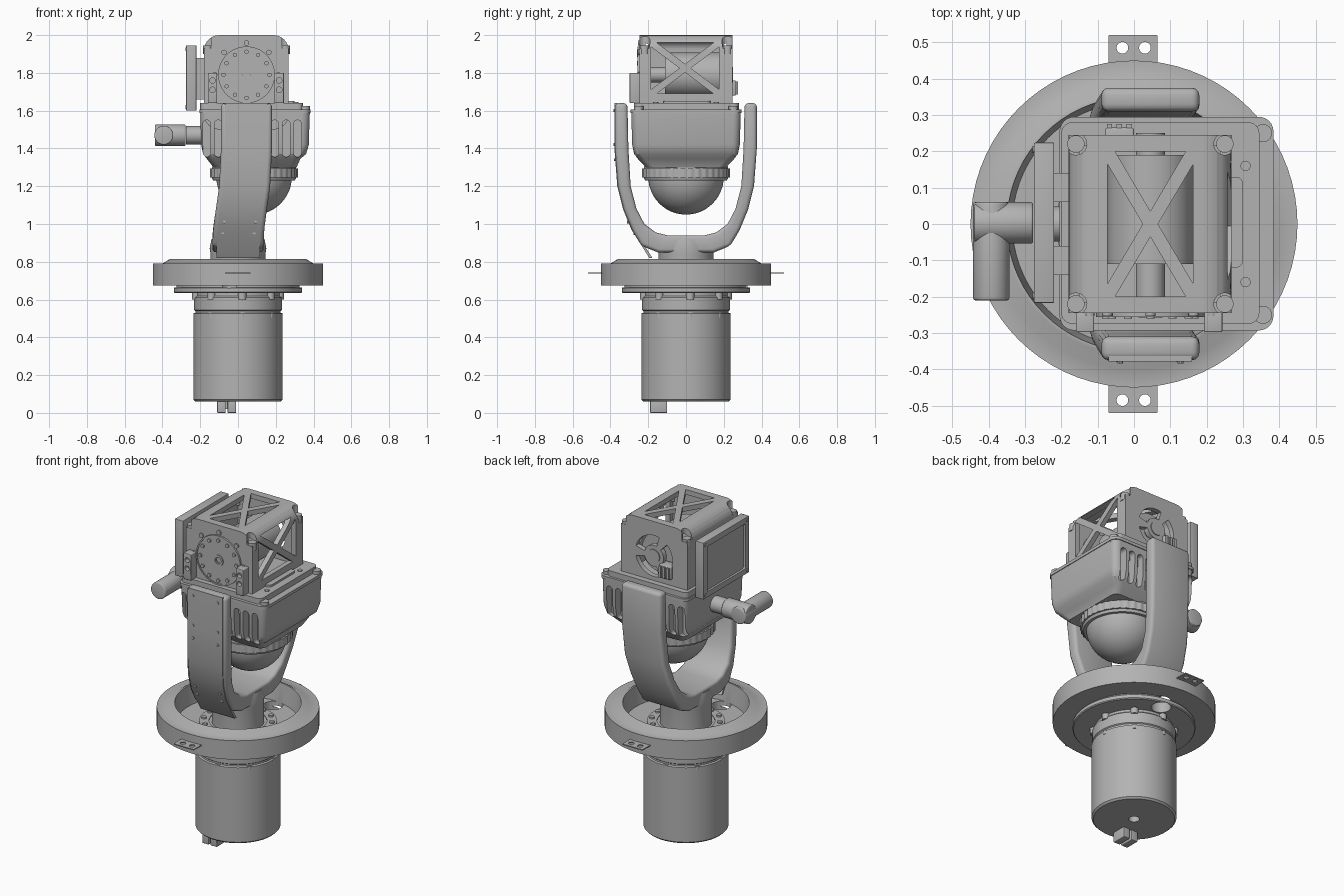
import bpy, bmesh, math
from mathutils import Vector

if "Cube" in bpy.data.objects:
    bpy.data.objects.remove(bpy.data.objects["Cube"])

grey = bpy.data.materials.new("machined_grey")
grey.use_nodes = True
COLOUR = (0.45, 0.45, 0.45, 1)
grey.diffuse_color = COLOUR
grey.node_tree.nodes["Principled BSDF"].inputs["Base Color"].default_value = COLOUR

parts, cutters = [], []


def loft(name, loops, ring=False, bevel=0):
    """Skin a row of equal point loops; a ring joins its last loop to its first."""
    bm = bmesh.new()
    rows = [[bm.verts.new(p) for p in loop] for loop in loops]
    n = len(rows[0])
    for a, b in zip(rows, rows[1:] + ([rows[0]] if ring else [])):
        for i in range(n):
            j = (i + 1) % n
            bm.faces.new((a[i], a[j], b[j], b[i]))
    if not ring:
        bm.faces.new(rows[0])
        bm.faces.new(rows[-1])
    bmesh.ops.recalc_face_normals(bm, faces=bm.faces)
    mesh = bpy.data.meshes.new(name)
    bm.to_mesh(mesh)
    bm.free()
    mesh.materials.append(grey)
    ob = bpy.data.objects.new(name, mesh)
    bpy.context.collection.objects.link(ob)
    parts.append(ob)
    if bevel:
        m = ob.modifiers.new("round", "BEVEL")
        m.width, m.segments, m.limit_method = bevel, 3, "ANGLE"
    return ob


def place(u, v, w, axis):
    return {"x": (w, u, v), "y": (u, w, v), "z": (u, v, w)}[axis]


def prism(name, pts, axis, lo, hi, bevel=0):
    return loft(name, [[place(u, v, w, axis) for u, v in pts] for w in (lo, hi)], bevel=bevel)


def circle(u, v, r, n=48):
    return [(u + r * math.cos(i * math.tau / n), v + r * math.sin(i * math.tau / n)) for i in range(n)]


def rrect(u0, u1, v0, v1, r, n=6):
    pts = []
    corners = ((u1 - r, v1 - r), (u0 + r, v1 - r), (u0 + r, v0 + r), (u1 - r, v0 + r))
    for k, (u, v) in enumerate(corners):
        for i in range(n + 1):
            a = (k + i / n) * math.pi / 2
            pts.append((u + r * math.cos(a), v + r * math.sin(a)))
    return pts


def box(name, x0, x1, y0, y1, z0, z1, bevel=0):
    return prism(name, [(x0, y0), (x1, y0), (x1, y1), (x0, y1)], "z", z0, z1, bevel)


def lathe(name, profile, cx=0, ring=False):
    return loft(name, [[(x, y, z) for x, y in circle(cx, 0, r, 72)] for r, z in profile], ring)


def cut(target, *tools):
    for t in tools:
        m = target.modifiers.new("cut", "BOOLEAN")
        m.object, m.solver = t, "EXACT"
        if t in parts:
            parts.remove(t)
            cutters.append(t)
        t.hide_render = True


# Motor can, connector and mounting flange
can = lathe("base_motor", [(.225, .06), (.235, .07), (.235, .525), (.226, .53), (.226, .54),
                           (.232, .545), (.232, .61), (.22, .62), (.22, .64)])
cut(can, prism("cable_hole", circle(0, 0, .03), "z", 0, .1))
for i in range(2):
    box("plug_shell", -.11 + i * .055, -.065 + i * .055, -.19, -.1, 0, .065, .004)
box("plug_bridge", -.1, -.02, -.165, -.125, .02, .065)
for i in range(8):
    a = i * math.tau / 8 + .1
    x, y = .222 * math.cos(a), .222 * math.sin(a)
    prism("clamp_lug", circle(x, y, .022, 12), "z", .6, .637)
    prism("can_screw", circle(x * .99, y * .99, .018, 12), "z", .505, .53)
flange = lathe("base_flange", [(.2, .635), (.335, .635), (.34, .64), (.34, .66), (.335, .665),
                               (.325, .665), (.325, .676), (.2, .676)], ring=True)

# Hollow ring with two through holes
ring = lathe("base_ring", [(.45, .675), (.45, .79), (.4, .79), (.36, .815), (.35, .815),
                           (.335, .7), (.13, .7), (.13, .675)], ring=True)
for s in (-1, 1):
    hole = prism("ring_hole", circle(.04 * s, .28 * s, .055), "z", .6, .75)
    cut(ring, hole)
    cut(flange, hole)
    tab = prism("mount_tab", rrect(-.07, .065, min(.44 * s, .52 * s), max(.44 * s, .52 * s), .003), "z", .737, .743)
    cut(tab, *[prism("tab_hole", circle(x, .485 * s, .016, 24), "z", .7, .78) for x in (-.032, .03)])
for x, y in circle(0, 0, .19, 14):
    prism("hub_screw", circle(x, y, .014, 12), "z", .69, .715)
lathe("hub_plate", [(.215, .69), (.215, .705), (.16, .705), (.16, .69)], ring=True)

# Yoke: hub plus a U-shaped arm leaning along x
lathe("yoke_hub", [(.145, .67), (.145, .84), (.15, .87), (.14, .92)])
half = [(.375, 1.64, .31, 1.64, .045), (.375, 1.4, .305, 1.4, .045), (.36, 1.2, .293, 1.2, .035),
        (.33, 1.08, .262, 1.08, .018), (.285, .97, .22, 1.0, .005), (.235, .885, .16, .955, 0),
        (.15, .85, .1, .94, 0)]
path = half + [(-a, b, -c, d, e) for a, b, c, d, e in reversed(half)]
loft("yoke_arms", [[(x - .135, yo, zo), (x + .135, yo, zo), (x + .135, yi, zi), (x - .135, yi, zi)]
                   for yo, zo, yi, zi, x in path], bevel=.02)
cover = [(yo, zo, x) for yo, zo, yi, zi, x in half[:5]] + [(.19, .82, 0)]
loft("front_arm_cover", [[(x - .115, -y - .004, z), (x + .115, -y - .004, z),
                          (x + .115, -y + .012, z), (x - .115, -y + .012, z)] for y, z, x in cover])
for z, y, x in ((1.6, .375, .045), (1.42, .375, .045), (1.34, .371, .042), (1.01, .304, .01), (.95, .27, .002)):
    for s in (-1, 1):
        prism("cover_screw", circle(x + .083 * s, z, .008, 10), "y", -y - .009, -y + .01)

# Sensor housing with side slots
shape = [(-.2, .38, .29, 1.6), (-.195, .375, .285, 1.42), (-.185, .36, .275, 1.37),
         (-.165, .33, .255, 1.345), (-.13, .31, .21, 1.3)]
housing = loft("sensor_housing", [[(x, y, z) for x, y in rrect(x0, x1, -h, h, .04)] for x0, x1, h, z in shape])
for s in (-1, 1):
    for i in range(9):
        x = -.165 + i * .06
        cut(housing, prism("slot", rrect(x - .02, x + .02, 1.355, 1.55, .019), "y", .235 * s, .32 * s))
prism("housing_lid", rrect(-.2, .345, -.275, .28, .03), "z", 1.59, 1.64)
prism("lid_edge", rrect(-.205, .384, -.293, .295, .04), "z", 1.588, 1.606)
for s in (-1, 1):
    prism("lid_post", circle(.355, .25 * s, .025, 24), "z", 1.58, 1.625)
    prism("lid_screw", circle(.307, .16 * s, .014, 16), "z", 1.63, 1.645)
prism("lid_rail", rrect(.255, .3, -.12, .13, .02), "z", 1.63, 1.652)

# Knurled collar and dome
knurl = [[(x * (1 + .02 * (i // 2 % 2)) + .085, y * (1 + .02 * (i // 2 % 2)), z)
          for i, (x, y) in enumerate(circle(0, 0, .229, 144))] for z in (1.245, 1.295)]
loft("dome_collar", knurl)
lathe("collar_neck", [(.215, 1.23), (.222, 1.24), (.222, 1.3), (.21, 1.34)], .085)
lathe("dome", [(.2 * math.cos(t * math.pi / 24), 1.25 - .2 * math.sin(t * math.pi / 24))
               for t in range(12)] + [(.004, 1.05)], .085)


# Upper case: hollow shell with cross-braced windows
def cross_windows(target, axis, cu, cv, a, b, lo, hi, s=.018):
    d = math.hypot(a, b)
    k, m = s * d / a, s * d / b
    for q in (-1, 1):
        u, v = (b - k) * a / b, (a - m) * b / a
        tall = [(cu, cv + q * k), (cu + u, cv + q * b), (cu - u, cv + q * b)]
        wide = [(cu + q * m, cv), (cu + q * a, cv + v), (cu + q * a, cv - v)]
        cut(target, prism("window", tall, axis, lo, hi), prism("window", wide, axis, lo, hi))


CX, CZ = .045, 1.79
case = prism("upper_case", rrect(-.18, .268, 1.5, 2.0, .08), "y", -.245, .245)
cut(case, prism("cavity", rrect(-.15, .238, 1.55, 1.97, .05), "y", -.215, .215))
cross_windows(case, "z", CX, 0, .118, .2, 1.9, 2.1)
cross_windows(case, "x", -.005, 1.825, .18, .135, .2, .3)
for k in range(3):
    angles = [math.tau * k / 3 + .25 + i * .2 for i in range(9)]
    arc = [(CX + r * math.cos(a), CZ + r * math.sin(a))
           for r, seq in ((.125, angles), (.065, angles[::-1])) for a in seq]
    cut(case, prism("rear_window", arc, "y", .2, .3))
for x in (-.16, .25):
    for y in (-.22, .22):
        cut(case, prism("corner_notch", circle(x, y, .03, 24), "z", 1.93, 2.1))
        prism("corner_bolt", circle(x, y, .024, 24), "z", 1.9, 1.945)

# Drive motor inside, its front disc and the rear plug
prism("drive_motor", circle(CX, CZ, .118), "y", -.11, .19)
prism("drive_shaft", circle(CX, CZ, .04), "y", -.24, .25)
disc = prism("front_disc", circle(CX, CZ, .15, 64), "y", -.256, -.2)
rim = prism("disc_groove", circle(CX, CZ, .142, 64), "y", -.3, -.252)
cut(disc, rim, prism("shaft_hole", circle(CX, CZ, .018, 24), "y", -.3, -.22))
prism("disc_hub", circle(CX, CZ, .033), "y", -.258, -.23)
cut(parts[-1], prism("hub_hole", circle(CX, CZ, .02, 24), "y", -.3, -.2))
for x, z in circle(CX, CZ, .122, 12):
    prism("disc_screw", circle(x, z, .011, 12), "y", -.26, -.24)
for x, z in circle(CX, CZ, .168, 8)[:5]:
    prism("rim_screw", circle(x, z, .014, 12), "y", -.253, -.24)
box("rear_plug", -.08, .0, .2, .265, 1.68, 1.76, .006)
for i in range(3):
    box("plug_rib", -.075 + i * .027, -.06 + i * .027, .255, .275, 1.685, 1.755)
for x in (-.16, .193):
    block = box("front_bracket", x, x + .05, -.298, -.24, 1.64, 1.8, .004)
    cut(block, *[prism("bracket_hole", circle(x + .025, z, .015, 16), "y", -.32, -.27) for z in (1.71, 1.76)])

# Side display panel with a recessed face
panel = box("side_panel", -.275, -.22, -.217, .224, 1.6, 1.945, .003)
cut(panel, prism("panel_recess", rrect(-.18, .187, 1.635, 1.91, .01), "x", -.3, -.262))
for y in (-.198, .205):
    for z in (1.62, 1.925):
        prism("panel_screw", circle(y, z, .01, 12), "x", -.279, -.27)
for y in (-.1, .1):
    box("panel_mount", -.225, -.17, y - .04, y + .04, 1.66, 1.88)

# Side handle
prism("handle_socket", circle(0, 1.47, .048), "x", -.275, -.17)
prism("handle_neck", circle(.003, 1.47, .057), "x", -.44, -.278, .006)
prism("handle_grip", circle(-.393, 1.47, .05), "y", -.21, .06, .006)

# Bake the modifiers, drop the helpers, smooth the round surfaces
deps = bpy.context.evaluated_depsgraph_get()
deps.update()
baked = [(ob, bpy.data.meshes.new_from_object(ob.evaluated_get(deps))) for ob in parts if ob.modifiers]
for ob, mesh in baked:
    ob.modifiers.clear()
    ob.data = mesh
for t in cutters:
    bpy.data.objects.remove(t)
bpy.ops.object.select_all(action="DESELECT")
for ob in parts:
    ob.select_set(True)
bpy.context.view_layer.objects.active = parts[0]
bpy.ops.object.shade_smooth_by_angle(angle=math.radians(35))
